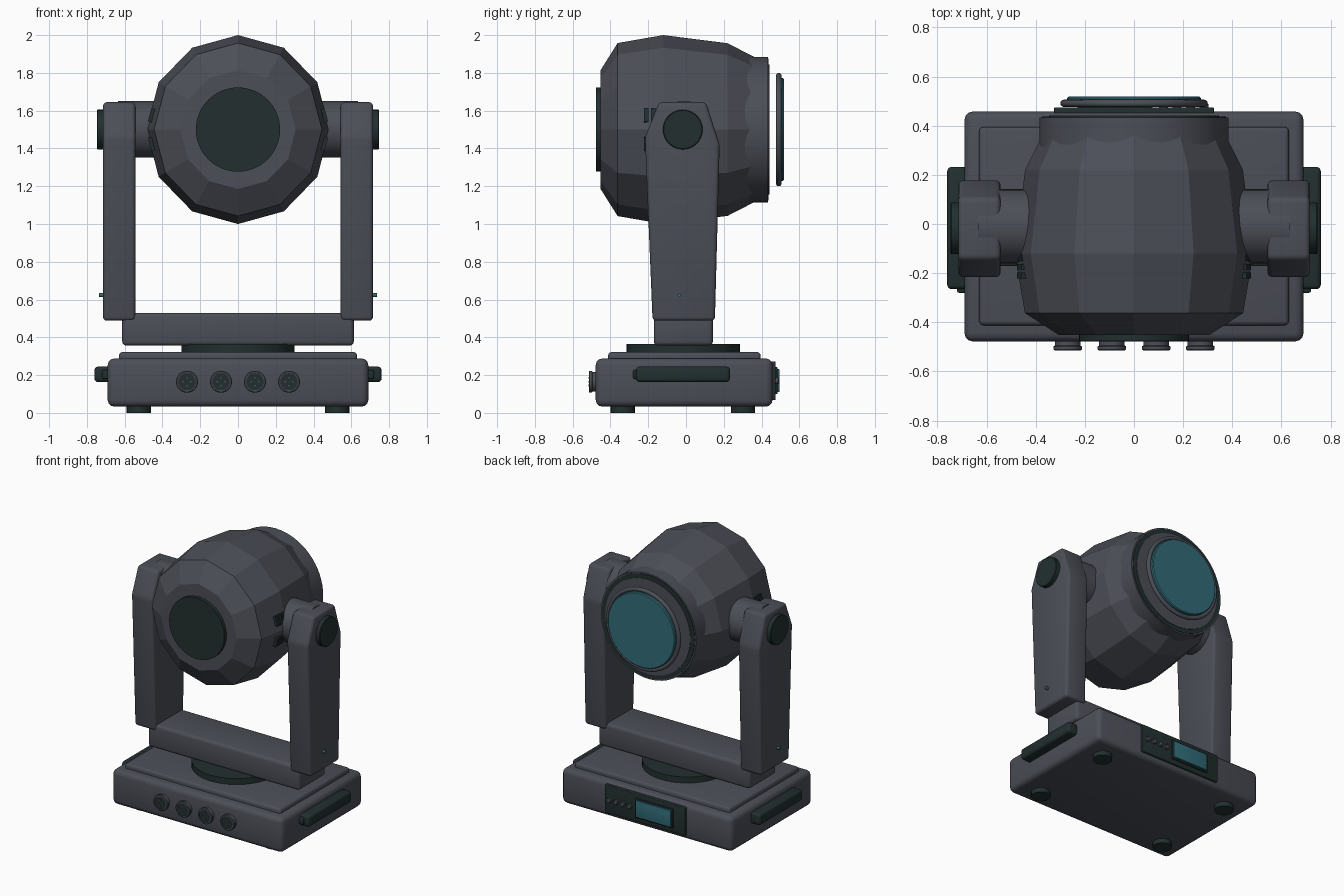
import bpy, bmesh, math
from mathutils import Matrix, Vector

if "Cube" in bpy.data.objects:
    bpy.data.objects.remove(bpy.data.objects["Cube"])


def material(name, rgb):
    m = bpy.data.materials.new(name)
    m.diffuse_color = (*rgb, 1)
    m.use_nodes = True
    m.node_tree.nodes["Principled BSDF"].inputs["Base Color"].default_value = m.diffuse_color
    return m


GREY = material("slate grey", (0.072, 0.077, 0.096))
DARK = material("dark green black", (0.016, 0.028, 0.028))
TEAL = material("teal glass", (0.032, 0.15, 0.19))
AXIS = {"x": Matrix.Rotation(math.pi / 2, 4, "Y"),
        "y": Matrix.Rotation(-math.pi / 2, 4, "X"),
        "z": Matrix.Identity(4)}


def finish(bm, name, mat, smooth=True):
    bmesh.ops.recalc_face_normals(bm, faces=bm.faces[:])
    me = bpy.data.meshes.new(name)
    bm.to_mesh(me)
    bm.free()
    me.materials.append(mat)
    if smooth:
        me.shade_smooth()
        me.set_sharp_from_angle(angle=math.radians(35))
    ob = bpy.data.objects.new(name, me)
    bpy.context.scene.collection.objects.link(ob)
    return ob


def round_edges(bm, width, segments=3):
    if width:
        bmesh.ops.bevel(bm, geom=bm.edges[:], offset=width, segments=segments,
                        profile=0.5, affect="EDGES", clamp_overlap=True)


def box(name, mat, x, y, z, bevel=0.0, tilt=0.0):
    """Box from (min, max) ranges, turned about the y axis by tilt."""
    bm = bmesh.new()
    bmesh.ops.create_cube(bm, size=1)
    for v in bm.verts:
        v.co = Vector(v.co[i] * (r[1] - r[0]) for i, r in enumerate((x, y, z)))
    round_edges(bm, bevel)
    mid = Vector((sum(r) / 2 for r in (x, y, z)))
    bm.transform(Matrix.Translation(mid) @ Matrix.Rotation(tilt, 4, "Y"))
    return finish(bm, name, mat)


def lathe(name, mat, axis, origin, profile, sides=48, smooth=True, squash=1.0, closed=False):
    """Rings of (position along axis, radius), capped or joined end to end."""
    bm = bmesh.new()
    rings = []
    for h, r in profile:
        rings.append([bm.verts.new((r * squash * math.sin(2 * math.pi * i / sides),
                                    r * math.cos(2 * math.pi * i / sides), h))
                      for i in range(sides)])
    pairs = list(zip(rings, rings[1:]))
    if closed:
        pairs.append((rings[-1], rings[0]))
    for a, b in pairs:
        for i in range(sides):
            j = (i + 1) % sides
            bm.faces.new((a[i], a[j], b[j], b[i]))
    if not closed:
        bm.faces.new(rings[0])
        bm.faces.new(rings[-1])
    bm.transform(Matrix.Translation(origin) @ AXIS[axis])
    return finish(bm, name, mat, smooth)


def disc(name, mat, axis, origin, lo, hi, r, sides=48, edge=0.0):
    prof = [(lo, r), (hi, r)]
    if edge:
        prof = [(lo, r - edge), (lo + edge, r), (hi - edge, r), (hi, r - edge)]
    return lathe(name, mat, axis, origin, prof, sides)


# Base housing, raised lid and turntable
box("base_housing", GREY, (-0.69, 0.69), (-0.478, 0.458), (0.033, 0.288), 0.035)
box("base_lid", GREY, (-0.63, 0.63), (-0.412, 0.395), (0.26, 0.322), 0.018)
disc("turntable", DARK, "z", (0, -0.015, 0), 0.31, 0.366, 0.30)

# Feet
for sx in (-0.525, 0.525):
    for y in (-0.335, 0.302):
        disc("foot", DARK, "z", (sx, y, 0), 0, 0.05, 0.064, 24)

# Front sockets with pins
for k in range(4):
    x = -0.27 + 0.18 * k
    lathe("socket_shell", GREY, "y", (x, 0, 0.165),
          [(-0.46, 0.052), (-0.495, 0.052), (-0.498, 0.058), (-0.51, 0.058),
           (-0.514, 0.054), (-0.514, 0.045), (-0.505, 0.045)], 32)
    disc("socket_insert", DARK, "y", (x, 0, 0.165), -0.511, -0.50, 0.044, 32)
    for a in range(4):
        t = math.pi / 2 * a
        disc("socket_pin", GREY, "y", (x + 0.021 * math.cos(t), 0, 0.165 + 0.021 * math.sin(t)),
             -0.515, -0.505, 0.005, 8)

# Rear control panel with screen and buttons
box("control_panel", DARK, (-0.325, 0.325), (0.44, 0.475), (0.068, 0.272), 0.005)
box("display_bezel", DARK, (-0.23, 0.075), (0.47, 0.484), (0.10, 0.242), 0.003)
box("display_screen", TEAL, (-0.22, 0.065), (0.475, 0.495), (0.11, 0.232), 0.004)
for k in range(4):
    disc("panel_button", GREY, "y", (0.12 + 0.055 * k, 0, 0.17), 0.47, 0.49, 0.018, 20, 0.003)

# Yoke crossbar
box("yoke_crossbar", GREY, (-0.613, 0.613), (-0.17, 0.142), (0.356, 0.53), 0.022)

# Yoke arms, tapered with a chamfered top
ARM = [(-0.177, 0.488), (0.153, 0.488), (0.178, 1.42), (0.106, 1.645), (-0.142, 1.645), (-0.217, 1.46)]
for s in (-1, 1):
    bm = bmesh.new()
    face = bm.faces.new([bm.verts.new((s * 0.543, y, z)) for y, z in ARM])
    ext = bmesh.ops.extrude_face_region(bm, geom=[face])
    for v in ext["geom"]:
        if isinstance(v, bmesh.types.BMVert):
            v.co.x = s * 0.715
    bmesh.ops.recalc_face_normals(bm, faces=bm.faces[:])
    round_edges(bm, 0.02)
    finish(bm, "yoke_arm", GREY)

    # Side carrying handle
    h = (0.67, 0.76) if s > 0 else (-0.76, -0.67)
    box("side_handle", DARK, h, (-0.265, 0.232), (0.163, 0.245), 0.018)
    box("handle_mount", DARK, (s * 0.70 - 0.02, s * 0.70 + 0.02), (-0.28, 0.20), (0.18, 0.228), 0.008)

    # Tilt pivot, outer cap and indicator
    lo, hi = sorted((s * 0.40, s * 0.635))
    disc("tilt_pivot", GREY, "x", (0, -0.01, 1.502), lo, hi, 0.15)
    lo, hi = sorted((s * 0.70, s * 0.747))
    disc("pivot_cap", DARK, "x", (0, -0.017, 1.5), lo, hi, 0.105, 40, 0.004)
    lo, hi = sorted((s * 0.70, s * 0.736))
    disc("arm_indicator", TEAL, "x", (0, -0.036, 0.624), lo, hi, 0.01, 12)

    # Cooling slots on the facets above and below the pivot line
    for up in (-1, 1):
        for k in range(3):
            y = -0.21 + 0.036 * k
            x, z = s * 0.456, 1.5 + up * 0.075
            box("cooling_slot", DARK, (x - 0.012, x + 0.012), (y - 0.012, y + 0.012),
                (z - 0.036, z + 0.036), 0, -s * up * math.radians(15))

# Faceted head shell
lathe("head_shell", GREY, "y", (0, 0, 1.5),
      [(-0.452, 0.315), (-0.362, 0.458), (-0.12, 0.50), (0.22, 0.457), (0.36, 0.385), (0.40, 0.33)],
      12, False, 0.97)
disc("rear_cap", DARK, "y", (0, 0, 1.5), -0.477, -0.44, 0.223, 64)

# Round front collar, dark trim and lens
disc("front_collar", GREY, "y", (0, 0, 1.5), 0.26, 0.434, 0.385, 64)
disc("collar_trim", DARK, "y", (0, 0, 1.5), 0.42, 0.438, 0.375, 64)
disc("collar_step", GREY, "y", (0, 0, 1.5), 0.42, 0.442, 0.345, 64)
ring = [(0.491 + 0.015 * math.cos(t), 0.285 + 0.015 * math.sin(t))
        for t in (2 * math.pi * i / 12 for i in range(12))]
lathe("lens_ring", GREY, "y", (0, 0, 1.5), ring, 64, closed=True)
disc("front_lens", TEAL, "y", (0, 0, 1.5), 0.484, 0.518, 0.272, 64, 0.006)
